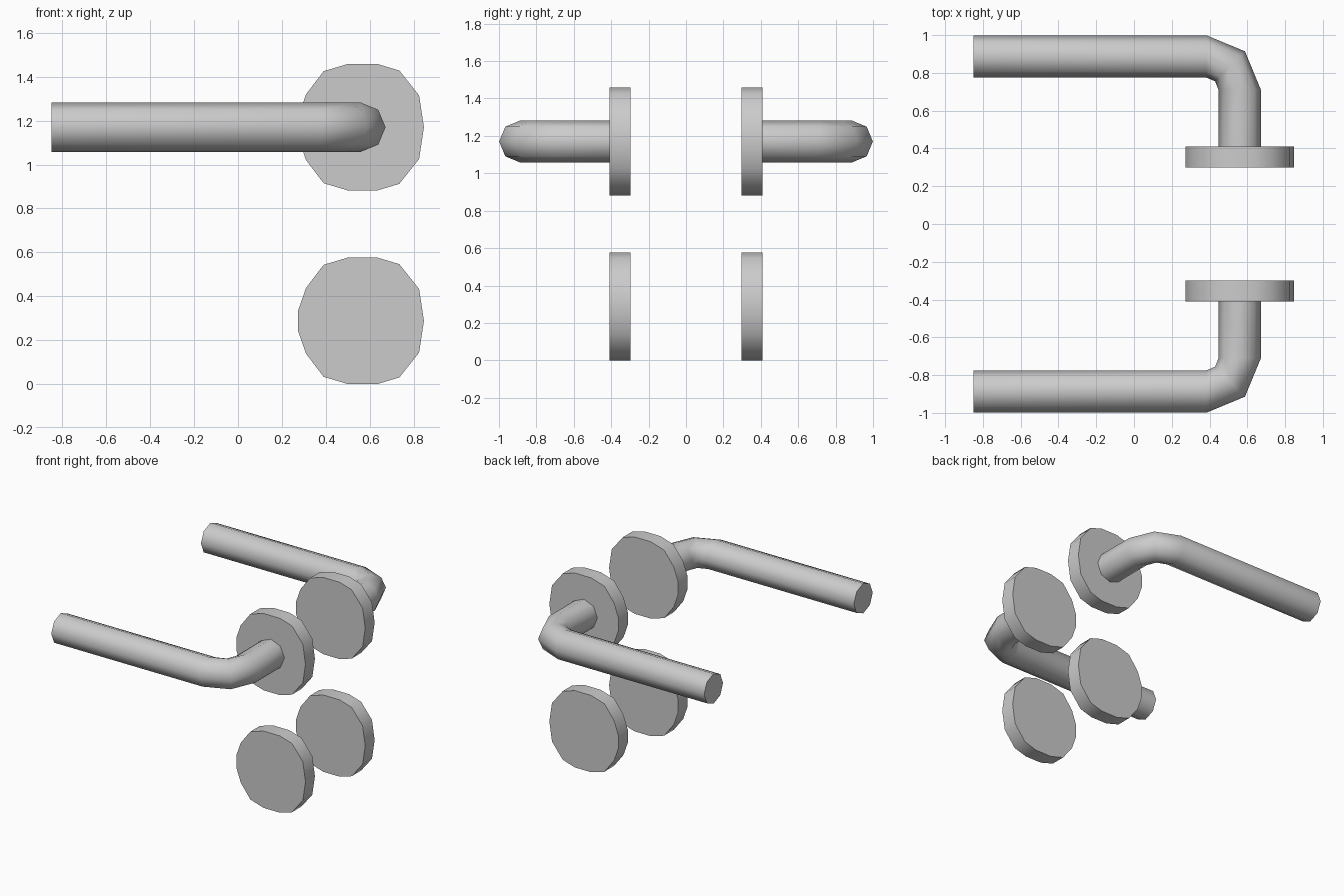
import bpy, bmesh
from math import sin, cos, pi, radians
from mathutils import Vector

if "Cube" in bpy.data.objects:
    bpy.data.objects.remove(bpy.data.objects["Cube"])


def make_object(name, rings, angle):
    """Skin a list of vertex rings into a closed, capped solid."""
    bm = bmesh.new()
    loops = [[bm.verts.new(p) for p in ring] for ring in rings]
    n = len(loops[0])
    for a, b in zip(loops, loops[1:]):
        for i in range(n):
            j = (i + 1) % n
            bm.faces.new((a[i], a[j], b[j], b[i]))
    bm.faces.new(loops[0])
    bm.faces.new(loops[-1])
    bmesh.ops.recalc_face_normals(bm, faces=bm.faces[:])
    mesh = bpy.data.meshes.new(name)
    bm.to_mesh(mesh)
    bm.free()
    ob = bpy.data.objects.new(name, mesh)
    bpy.context.collection.objects.link(ob)
    bpy.ops.object.select_all(action='DESELECT')
    ob.select_set(True)
    bpy.context.view_layer.objects.active = ob
    bpy.ops.object.shade_smooth_by_angle(angle=radians(angle))


# Rosette outline: upper half, mirrored to the lower half
HALF = [(.265, .145), (.175, .258), (.075, .288), (-.06, .288),
        (-.17, .255), (-.25, .15), (-.287, .045)]
OUTLINE = [(.287, 0)] + HALF + [(x, -z) for x, z in reversed(HALF)]


def rosette(name, side, z0):
    rings = [[(.56 + x, side * y, z0 + z) for x, z in OUTLINE]
             for y in (.298, .41)]
    make_object(name, rings, 40)


def lever(name, side, z0=1.17, r=.112):
    # Path stations: centre x, centre y, heading of the outer side
    cx, cy, bend = .383, .71, .177
    stations = [(-.85, cy + bend, pi / 2)]
    for a in (pi / 2, pi / 4, 0):
        stations.append((cx + bend * cos(a), cy + bend * sin(a), a))
    stations.append((cx + bend, .40, 0))
    rings = []
    for x, y, a in stations:
        out = Vector((cos(a), sin(a), 0))
        ring = []
        for k in range(8):
            t = k * pi / 4
            p = Vector((x, y, z0)) + out * r * cos(t) + Vector((0, 0, r * sin(t)))
            ring.append((p.x, side * p.y, p.z))
        rings.append(ring)
    make_object(name, rings, 50)


# Matching hardware for both faces of the door
for label, side in (("front", -1), ("back", 1)):
    rosette(label + "_handle_rosette", side, 1.17)
    rosette(label + "_keyhole_cover", side, .288)
    lever(label + "_lever", side)
